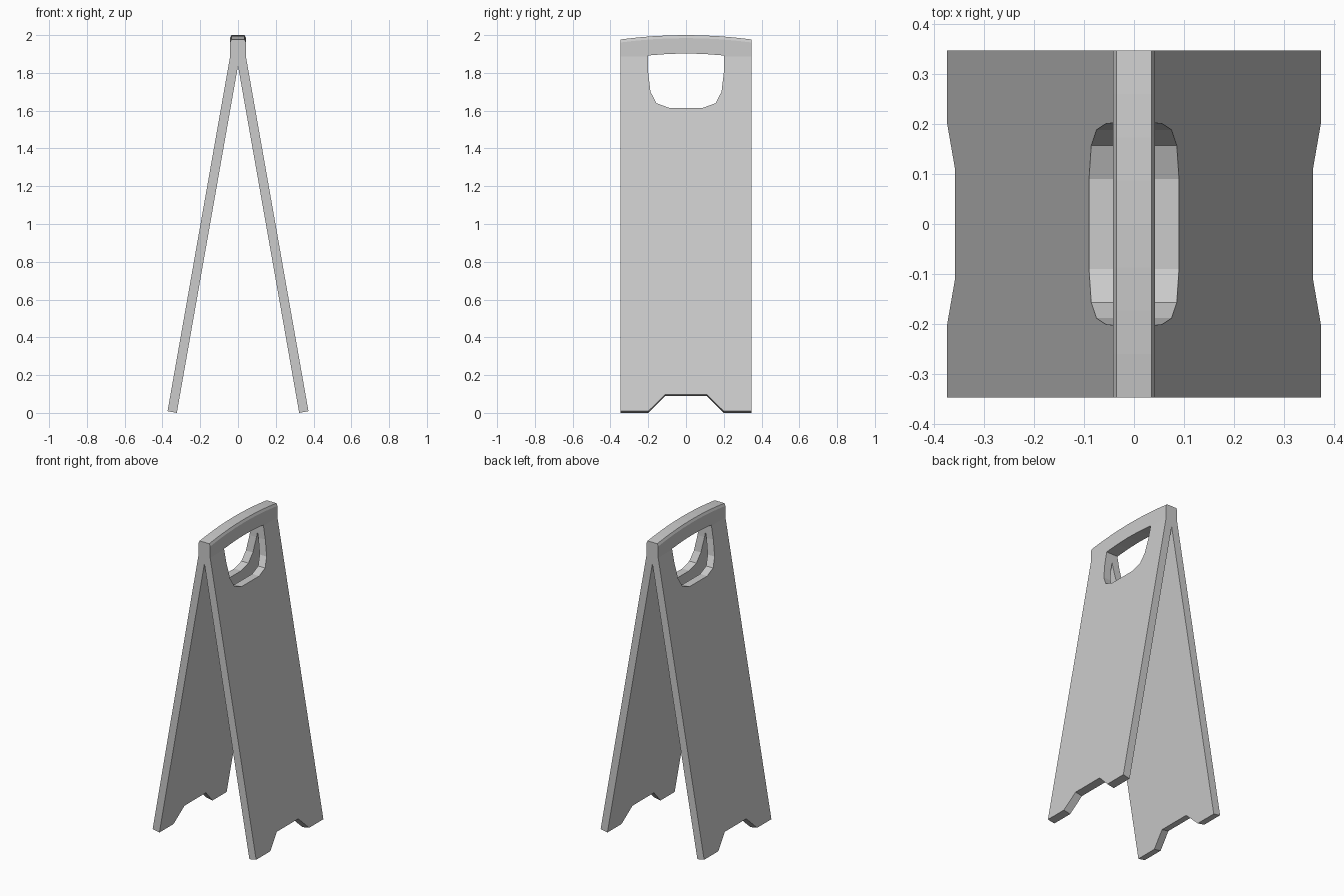
import bpy, bmesh, math
from mathutils import Matrix, Vector

if "Cube" in bpy.data.objects:
    bpy.data.objects.remove(bpy.data.objects["Cube"])

TILT = math.radians(10)
HALF_Y = 0.346


def loft(name, rings):
    """Join equal-length closed rings into a capped solid."""
    bm = bmesh.new()
    vs = [[bm.verts.new(p) for p in r] for r in rings]
    n = len(rings[0])
    for a, b in zip(vs, vs[1:]):
        for i in range(n):
            j = (i + 1) % n
            bm.faces.new((a[i], a[j], b[j], b[i]))
    bm.faces.new(vs[0])
    bm.faces.new(vs[-1])
    bmesh.ops.recalc_face_normals(bm, faces=bm.faces)
    me = bpy.data.meshes.new(name)
    bm.to_mesh(me)
    bm.free()
    ob = bpy.data.objects.new(name, me)
    bpy.context.collection.objects.link(ob)
    return ob


def cut(target, name, rings, matrix=Matrix()):
    c = loft(name, rings)
    c.data.transform(matrix)
    c.hide_render = True
    c.hide_set(True)
    m = target.modifiers.new(name, 'BOOLEAN')
    m.operation = 'DIFFERENCE'
    m.solver = 'EXACT'
    m.object = c


# A-frame panels and arched top rail, one section per station along y
def section(y):
    top = 2.0 - 0.023 * (y / HALF_Y) ** 2
    half = [(0.324, 0.0), (0.373, 0.009), (0.042, 1.886),
            (0.042, top - 0.016), (0.035, top)]
    pts = [(0, 1.838)] + half + [(-x, z) for x, z in reversed(half)]
    return [(x, y, z) for x, z in pts]


sign = loft("folding_floor_sign", [section(HALF_Y * (i / 4 - 1)) for i in range(9)])

# Hand hole straight through both panels, with an arched upper edge
half_hole = [(0.09, 1.615), (0.157, 1.64), (0.188, 1.70), (0.20, 1.80),
             (0.202, 1.892), (0.10, 1.9)]
hole = half_hole + [(0, 1.903)] + [(-y, z) for y, z in reversed(half_hole)]
cut(sign, "hand_hole_cutter", [[(x, y, z) for y, z in hole] for x in (-0.3, 0.3)])

# Foot notches cut square to each tilted panel
notch = [(-0.245, -0.045), (0.245, -0.045), (0.11, 0.09), (-0.11, 0.09)]
for side, label in ((-1, "left"), (1, "right")):
    mat = (Matrix.Translation(Vector((side * 0.349, 0, 0.0045)))
           @ Matrix.Rotation(-side * TILT, 4, 'Y'))
    cut(sign, label + "_notch_cutter",
        [[(x, y, z) for y, z in notch] for x in (-0.08, 0.08)], mat)
